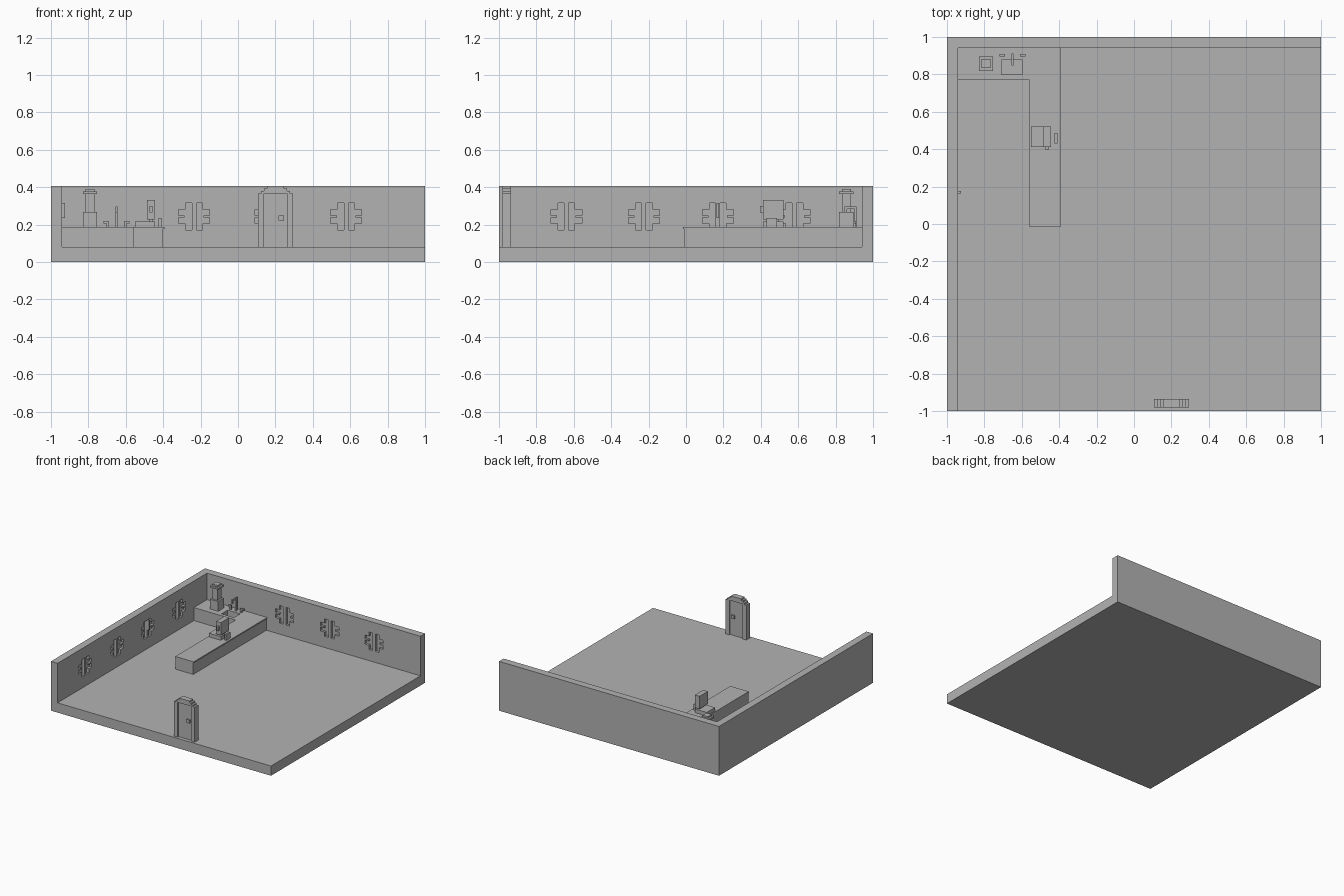
import bpy
import bmesh

cube = bpy.data.objects.get("Cube")
if cube:
    bpy.data.objects.remove(cube, do_unlink=True)

grey = bpy.data.materials.new("plain grey")
grey.use_nodes = True
grey.diffuse_color = (0.45, 0.45, 0.45, 1)
grey.node_tree.nodes["Principled BSDF"].inputs["Base Color"].default_value = (0.45, 0.45, 0.45, 1)


def finish(name, bm):
    bmesh.ops.recalc_face_normals(bm, faces=bm.faces)
    mesh = bpy.data.meshes.new(name)
    bm.to_mesh(mesh)
    bm.free()
    mesh.materials.append(grey)
    ob = bpy.data.objects.new(name, mesh)
    bpy.context.collection.objects.link(ob)
    return ob


def box(name, x, y, z):
    """Box from (min, max) ranges."""
    bm = bmesh.new()
    bmesh.ops.create_cube(bm, size=1)
    for v in bm.verts:
        v.co = [r[0] if c < 0 else r[1] for r, c in zip((x, y, z), v.co)]
    return finish(name, bm)


def prism(bm, points, direction):
    """Extrude a flat outline along a direction."""
    face = bm.faces.new([bm.verts.new(p) for p in points])
    new = bmesh.ops.extrude_face_region(bm, geom=[face])["geom"]
    bmesh.ops.translate(bm, vec=direction, verts=[v for v in new if isinstance(v, bmesh.types.BMVert)])


def cut(target, cutter):
    """Subtract the cutter, then discard it."""
    cutter.hide_render = True
    mod = target.modifiers.new("cut", "BOOLEAN")
    mod.operation, mod.solver, mod.object = "DIFFERENCE", "EXACT", cutter
    bpy.context.view_layer.objects.active = target
    bpy.ops.object.modifier_apply(modifier=mod.name)
    bpy.data.objects.remove(cutter, do_unlink=True)


FLOOR, TOP, INNER = 0.08, 0.405, 0.94
COUNTER = 0.187

# Floor and the two walls
box("floor", (-1, 1), (-1, 1), (0, FLOOR))
back_wall = box("back_wall", (-1, 1), (INNER, 1), (FLOOR, TOP))
side_wall = box("side_wall", (-1, -INNER), (-1, INNER), (FLOOR, TOP))

# Window recesses: two stepped halves, each notched at the middle
quarter = [(0.012, 0.072), (0.045, 0.072), (0.045, 0.037), (0.083, 0.037), (0.083, 0.006), (0.05, 0.006)]
half = quarter + [(u, -w) for u, w in reversed(quarter)]
DEPTH, SILL = 0.02, 0.243


def window_cutter(centres, place, direction):
    bm = bmesh.new()
    for c in centres:
        for side in (-1, 1):
            prism(bm, [place(c + side * u, SILL + w) for u, w in half], direction)
    return finish("window_cutter", bm)


cut(back_wall, window_cutter((-0.235, 0.175, 0.578), lambda u, z: (u, INNER - 0.01, z), (0, DEPTH + 0.01, 0)))
cut(side_wall, window_cutter((-0.64, -0.225, 0.17, 0.58), lambda u, z: (0.01 - INNER, u, z), (-DEPTH - 0.01, 0, 0)))
box("wall_bar", (-INNER, -0.925), (0.164, 0.176), (0.235, 0.315))

# L-shaped counter with a thin top and a sunken basin
def l_shape(name, edge, front, low, high):
    bm = bmesh.new()
    outline = [(-INNER, INNER), (-INNER, 0.77), (-0.56, 0.77), (-0.56, front), (edge, front), (edge, INNER)]
    prism(bm, [(x, y, low) for x, y in outline], (0, 0, high - low))
    return finish(name, bm)


counter = l_shape("counter_body", -0.4, -0.01, FLOOR, 0.176)
worktop = l_shape("counter_top", -0.393, -0.015, 0.176, COUNTER)
for part in (counter, worktop):
    cut(part, box("sink_cutter", (-0.708, -0.595), (0.798, 0.878), (0.13, 0.2)))

# Tap and its two handles
box("tap_post", (-0.656, -0.645), (0.9, 0.912), (COUNTER, 0.297))
box("tap_spout", (-0.656, -0.645), (0.848, 0.9), (0.283, 0.297))
box("tap_nozzle", (-0.656, -0.645), (0.848, 0.86), (0.265, 0.283))
for side, name in ((-1, "right"), (1, "left")):
    def span(a, b):
        return sorted((-0.65 + side * a, -0.65 + side * b))
    box(name + "_handle_post", span(0.04, 0.053), (0.896, 0.91), (COUNTER, 0.206))
    box(name + "_handle_lever", span(0.04, 0.07), (0.896, 0.91), (0.206, 0.22))

# Grinder: square base, column and collar
for name, r, low, high in (("base", 0.038, COUNTER, 0.267), ("column", 0.024, 0.267, 0.39),
                           ("collar", 0.038, 0.363, 0.377)):
    box("grinder_" + name, (-0.792 - r, -0.792 + r), (0.857 - r, 0.857 + r), (low, high))

# Till with a screen, side knob and card reader
box("till_base", (-0.552, -0.445), (0.412, 0.52), (COUNTER, 0.217))
box("till_neck", (-0.475, -0.455), (0.445, 0.487), (0.217, 0.228))
box("till_screen", (-0.487, -0.445), (0.412, 0.52), (0.228, 0.332))
box("till_knob", (-0.474, -0.457), (0.395, 0.412), (0.265, 0.3))
box("card_reader", (-0.424, -0.41), (0.43, 0.487), (COUNTER, 0.235))

# Door: stepped arch frame with an inset leaf and a knob through it
MID, FRONT, THICK = 0.2, -0.982, 0.047
steps = [(0.094, FLOOR), (0.094, 0.366), (0.078, 0.366), (0.078, 0.38), (0.062, 0.38),
         (0.062, 0.393), (0.046, 0.393), (0.046, TOP)]
opening = [(0.061, 0.366), (0.061, FLOOR)]
right_side = opening[::-1] and steps[::-1] + opening[::-1]
outline = [(MID + u, z) for u, z in steps[::-1] + opening[::-1]]
outline += [(MID - u, z) for u, z in opening + steps]
bm = bmesh.new()
prism(bm, [(x, FRONT, z) for x, z in outline], (0, THICK, 0))
finish("door_frame", bm)
box("door_leaf", (MID - 0.061, MID + 0.061), (-0.97, -0.947), (FLOOR, 0.366))
box("door_knob", (0.217, 0.247), (-0.982, -0.935), (0.221, 0.248))
